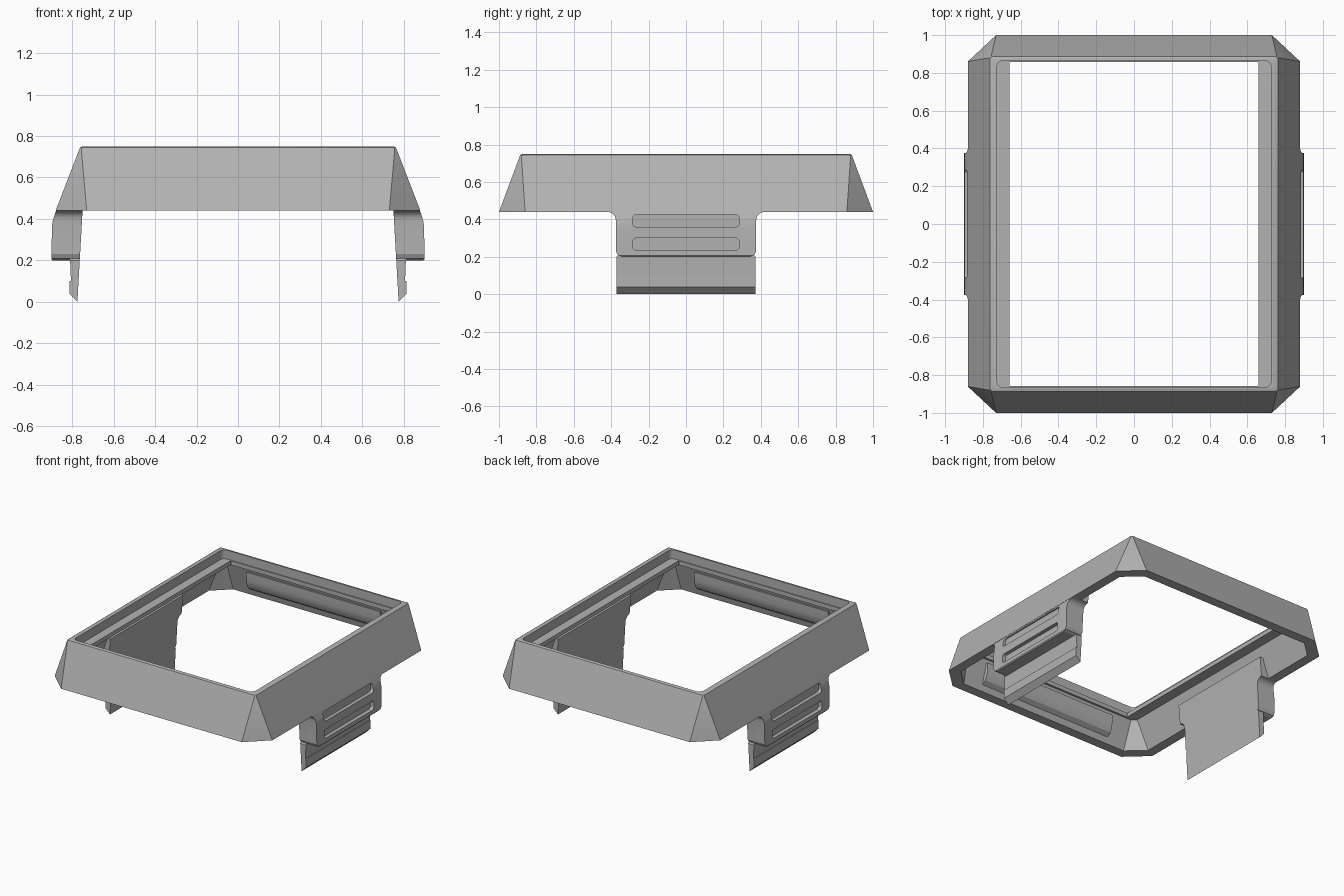
import bpy, bmesh, math

cube = bpy.data.objects.get("Cube")
if cube:
    bpy.data.objects.remove(cube)

grey = bpy.data.materials.new("plain grey")
grey.use_nodes = True
COLOUR = (0.45, 0.45, 0.45, 1)
grey.diffuse_color = COLOUR
grey.node_tree.nodes["Principled BSDF"].inputs["Base Color"].default_value = COLOUR


def finish(bm, name):
    bmesh.ops.recalc_face_normals(bm, faces=bm.faces)
    mesh = bpy.data.meshes.new(name)
    bm.to_mesh(mesh)
    bm.free()
    mesh.materials.append(grey)
    obj = bpy.data.objects.new(name, mesh)
    bpy.context.collection.objects.link(obj)
    return obj


def prism(name, points, axis, lo, hi):
    """Extrude a 2D outline along one axis; points fill the other two axes."""
    bm = bmesh.new()
    ends = []
    for d in (lo, hi):
        verts = []
        for p in points:
            co = list(p)
            co.insert(axis, d)
            verts.append(bm.verts.new(co))
        ends.append(verts)
        bm.faces.new(verts)
    n = len(points)
    for i in range(n):
        j = (i + 1) % n
        bm.faces.new((ends[0][i], ends[0][j], ends[1][j], ends[1][i]))
    return finish(bm, name)


def arc(cx, cz, r, start, end, steps=6):
    return [(cx + r * math.cos(math.radians(start + (end - start) * i / steps)),
             cz + r * math.sin(math.radians(start + (end - start) * i / steps)))
            for i in range(steps + 1)]


def boolean(obj, cutter, operation):
    mod = obj.modifiers.new(operation, "BOOLEAN")
    mod.operation = operation
    mod.solver = "EXACT"
    mod.object = cutter
    bake(obj)
    bpy.data.objects.remove(cutter)


def bake(obj):
    graph = bpy.context.evaluated_depsgraph_get()
    graph.update()
    mesh = bpy.data.meshes.new_from_object(obj.evaluated_get(graph))
    obj.modifiers.clear()
    obj.data = mesh


def mirror(obj, axis):
    mod = obj.modifiers.new("mirror", "MIRROR")
    mod.use_axis = [axis == i for i in range(3)]
    mod.use_mirror_merge = False
    bake(obj)


def smooth(obj):
    bpy.ops.object.select_all(action="DESELECT")
    obj.select_set(True)
    bpy.context.view_layer.objects.active = obj
    bpy.ops.object.shade_smooth_by_angle(angle=math.radians(25))


# Bezel frame: rings of cut or rounded corners, lofted into a closed shell
STEPS = 5


def ring(hx, hy, z, cx, cy, rounded=False):
    corner = []
    for i in range(STEPS + 1):
        t = i / STEPS
        if rounded:
            u, v = 1 - math.cos(t * math.pi / 2), 1 - math.sin(t * math.pi / 2)
        else:
            u, v = t, 1 - t
        corner.append((hx - cx * u, hy - cy * v))
    back = corner + [(-x, y) for x, y in reversed(corner)]
    return [(x, y, z) for x, y in back + [(-x, -y) for x, y in back]]


rings = [
    ring(0.88, 1.0, 0.44, 0.15, 0.14),
    ring(0.766, 0.89, 0.735, 0.01, 0.01),
    ring(0.762, 0.886, 0.745, 0.01, 0.01),
    ring(0.753, 0.877, 0.75, 0.01, 0.01),
    ring(0.725, 0.865, 0.75, 0.03, 0.03, True),
    ring(0.725, 0.865, 0.685, 0.03, 0.03, True),
    ring(0.66, 0.857, 0.685, 0.002, 0.002),
    ring(0.66, 0.857, 0.655, 0.002, 0.002),
    ring(0.735, 0.872, 0.655, 0.03, 0.03),
    ring(0.81, 0.93, 0.44, 0.12, 0.11),
]
bm = bmesh.new()
loops = [[bm.verts.new(co) for co in r] for r in rings]
for a, b in zip(loops, loops[1:] + loops[:1]):
    for i in range(len(a)):
        j = (i + 1) % len(a)
        bm.faces.new((a[i], a[j], b[j], b[i]))
smooth(finish(bm, "bezel_frame"))

# Inner ribs on the front and back walls
rib = prism("inner_ribs", [(0.9, 0.63), (0.866, 0.63), (0.867, 0.57), (0.873, 0.535),
                           (0.888, 0.505), (0.925, 0.48)], 0, -0.54, 0.54)
mirror(rib, 1)
smooth(rib)

# Side clips: grip block and hooked tongue in one profile
clip = prism("side_clips", [
    (0.775, 0.0), (0.842, 0.068), (0.838, 0.1), (0.806, 0.1), (0.81, 0.2),
    (0.895, 0.2), (0.9, 0.207), (0.898, 0.36), (0.893, 0.395), (0.878, 0.44),
    (0.822, 0.58), (0.738, 0.58), (0.75, 0.44)], 1, -0.5, 0.5)

# Trim to the side outline: cut lower corners and flared shoulders
block = [(0.345, 0.2), (0.365, 0.21), (0.375, 0.23)]
block += arc(0.42, 0.395, 0.045, 180, 90) + [(0.42, 0.7)]
block += [(-y, z) for y, z in reversed(block)]
trim = prism("trim", block, 0, 0.6, 1.0)
tongue = prism("tongue", [(-0.372, -0.1), (0.372, -0.1), (0.372, 0.2005),
                          (0.345, 0.23), (-0.345, 0.23), (-0.372, 0.2005)], 0, 0.6, 0.812)
boolean(trim, tongue, "UNION")
boolean(clip, trim, "INTERSECT")

# Two rounded grip slots
for low, high in ((0.235, 0.3), (0.36, 0.425)):
    r = 0.02
    y = 0.285 - r
    slot = (arc(y, high - r, r, 0, 90) + arc(-y, high - r, r, 90, 180)
            + arc(-y, low + r, r, 180, 270) + arc(y, low + r, r, 270, 360))
    boolean(clip, prism("slot", slot, 0, 0.872, 1.0), "DIFFERENCE")
mirror(clip, 0)
smooth(clip)
